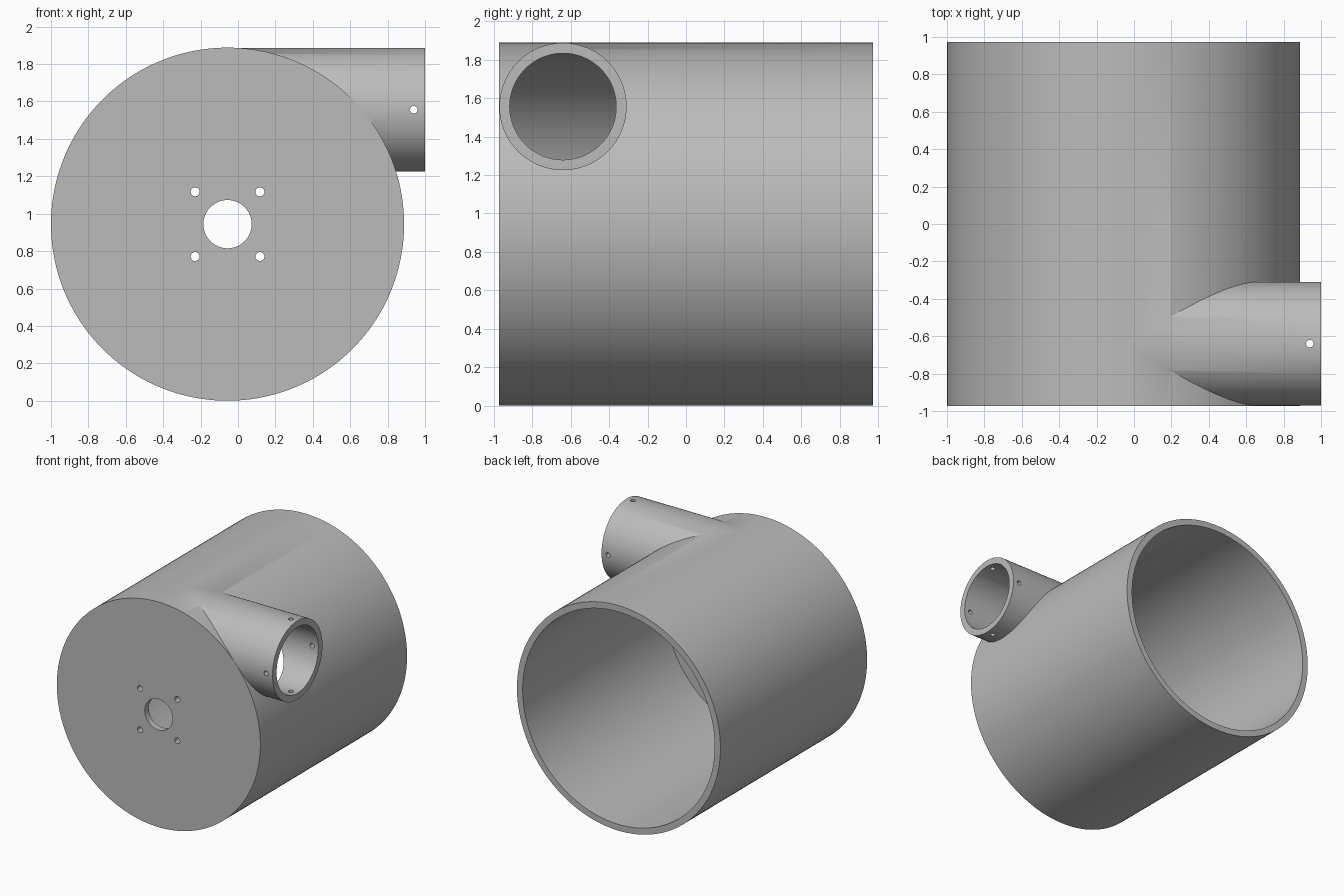
import bpy
from math import radians

cube = bpy.data.objects.get("Cube")
if cube:
    bpy.data.objects.remove(cube, do_unlink=True)

grey = bpy.data.materials.new("plain grey")
grey.use_nodes = True
colour = (0.5, 0.5, 0.5, 1)
grey.diffuse_color = colour
grey.node_tree.nodes["Principled BSDF"].inputs["Base Color"].default_value = colour

TURN = {"x": (0, radians(90), 0), "y": (radians(90), 0, 0), "z": (0, 0, 0)}


def cylinder(name, axis, centre, radius, length, sides=128):
    bpy.ops.mesh.primitive_cylinder_add(vertices=sides, radius=radius, depth=length,
                                        location=centre, rotation=TURN[axis])
    obj = bpy.context.object
    obj.name = name
    obj.data.materials.append(grey)
    return obj


def combine(target, tool, operation):
    mod = target.modifiers.new(tool.name, "BOOLEAN")
    mod.operation = operation
    mod.solver = "EXACT"
    mod.object = tool
    bpy.context.view_layer.objects.active = target
    bpy.ops.object.modifier_apply(modifier=mod.name)
    bpy.data.objects.remove(tool, do_unlink=True)


CX, CZ, R, HALF = -0.056, 0.944, 0.944, 0.972   # drum axis, radius, half length
WALL = 0.053
PY, PZ, PR = -0.64, 1.556, 0.331                # side pipe axis and radius
HX = 0.94                                       # screw holes near the pipe mouth

# Drum with a tangential side pipe
drum = cylinder("drum_housing", "y", (CX, 0, CZ), R, 2 * HALF, 160)
pipe = cylinder("side_pipe", "x", ((1 + CX) / 2, PY, PZ), PR, 1 - CX)
combine(drum, pipe, "UNION")

# Hollow interior, open at the back, and the pipe bore leading into it
cavity = cylinder("cavity", "y", (CX, WALL, CZ), R - WALL, 2 * HALF, 160)
combine(drum, cavity, "DIFFERENCE")
bore = cylinder("pipe_bore", "x", (0.55, PY, PZ), PR - WALL - 0.001, 1.2)
combine(drum, bore, "DIFFERENCE")

# Shaft hole and four screw holes in the front plate
combine(drum, cylinder("shaft_hole", "y", (CX, -HALF, CZ), 0.129, 0.3, 64), "DIFFERENCE")
for dx in (-0.173, 0.173):
    for dz in (-0.173, 0.173):
        hole = cylinder("plate_hole", "y", (CX + dx, -HALF, CZ + dz), 0.024, 0.3, 32)
        combine(drum, hole, "DIFFERENCE")

# Cross-drilled holes through the pipe mouth
for axis in "yz":
    hole = cylinder("pipe_hole", axis, (HX, PY, PZ), 0.02, 1, 32)
    combine(drum, hole, "DIFFERENCE")

bpy.ops.object.select_all(action="DESELECT")
drum.select_set(True)
bpy.context.view_layer.objects.active = drum
bpy.ops.object.shade_smooth_by_angle(angle=radians(30))
